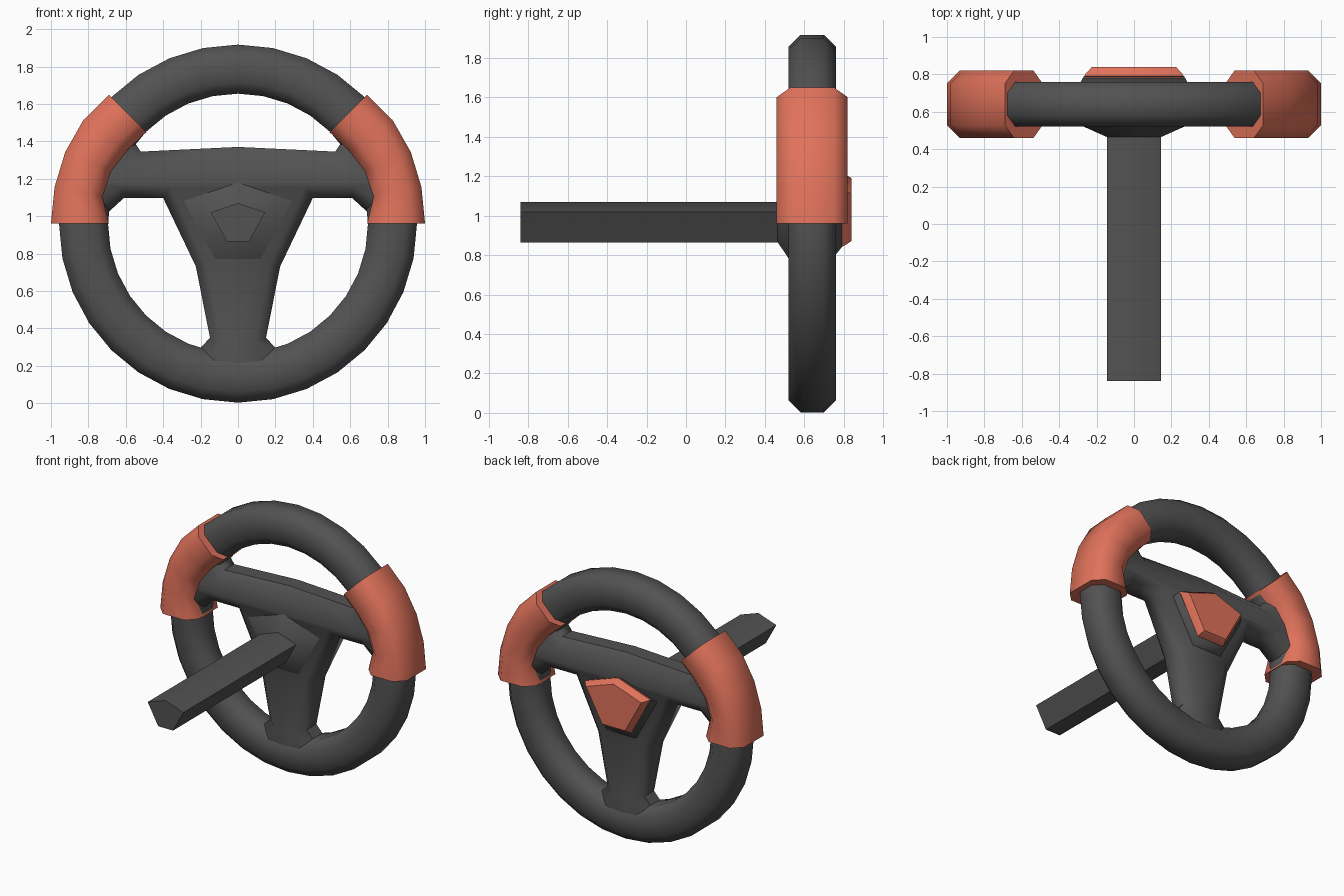
import bpy, bmesh, math

if "Cube" in bpy.data.objects:
    bpy.data.objects.remove(bpy.data.objects["Cube"])

CY, CZ = 0.64, 0.96            # wheel centre
dark = bpy.data.materials.new("dark_grey")
dark.diffuse_color = (0.085, 0.085, 0.085, 1)
dark.use_nodes = True
dark.node_tree.nodes["Principled BSDF"].inputs["Base Color"].default_value = dark.diffuse_color
coral = bpy.data.materials.new("coral")
coral.diffuse_color = (0.75, 0.17, 0.105, 1)
coral.use_nodes = True
coral.node_tree.nodes["Principled BSDF"].inputs["Base Color"].default_value = coral.diffuse_color


def loft(name, rings, mat, loop=False, angle=50):
    """Skin a list of point rings; cap the ends unless looped."""
    bm = bmesh.new()
    vs = [[bm.verts.new(p) for p in r] for r in rings]
    n = len(rings[0])
    for k in range(len(vs) if loop else len(vs) - 1):
        a, b = vs[k], vs[(k + 1) % len(vs)]
        for i in range(n):
            j = (i + 1) % n
            bm.faces.new((a[i], a[j], b[j], b[i]))
    if not loop:
        bm.faces.new(vs[0])
        bm.faces.new(vs[-1])
    bmesh.ops.recalc_face_normals(bm, faces=bm.faces)
    me = bpy.data.meshes.new(name)
    bm.to_mesh(me)
    bm.free()
    me.polygons.foreach_set("use_smooth", [True] * len(me.polygons))
    me.set_sharp_from_angle(angle=math.radians(angle))
    me.materials.append(mat)
    ob = bpy.data.objects.new(name, me)
    bpy.context.collection.objects.link(ob)
    return ob


def tube_ring(ang, r_in, r_out, hy, cut):
    """Eight-sided tube section at an angle round the wheel."""
    f = hy - cut
    sec = [(r_out, -f), (r_out, f), (r_out - cut, hy), (r_in + cut, hy),
           (r_in, f), (r_in, -f), (r_in + cut, -hy), (r_out - cut, -hy)]
    return [(r * math.cos(ang), CY + y, CZ + r * math.sin(ang)) for r, y in sec]


def mirror_ring(half, y):
    """Close a right-hand outline (first and/or last on x = 0) by mirroring."""
    left = [(-x, z) for x, z in reversed(half) if x > 0]
    return [(x, y, z) for x, z in half + left]


def penta(s, cz, y):
    return mirror_ring([(0, cz + 0.10 * s), (0.145 * s, cz + 0.05 * s),
                        (0.06 * s, cz - 0.105 * s)], y)


# Rim
step = math.tau / 32
loft("rim", [tube_ring(i * step, 0.695, 0.957, 0.12, 0.06) for i in range(32)],
     dark, loop=True)

# Hand grips, slightly hollowed on the inner side
inner = [0.69, 0.74, 0.735, 0.71, 0.692]
outer = [1.0, 1.0, 1.0, 0.995, 0.975]
for side, name in ((1, "right_grip"), (-1, "left_grip")):
    rings = [tube_ring(i * step, inner[i], outer[i], 0.18, 0.068) for i in range(5)]
    loft(name, [[(side * x, y, z) for x, y, z in r] for r in rings], coral)

# T-shaped spokes with chamfered edges, ends buried in the rim
edge = [(0, 1.37), (0.52, 1.345), (0.57, 1.42), (0.80, 1.20), (0.80, 1.0),
        (0.70, 1.015), (0.61, 1.097), (0.40, 1.097), (0.225, 0.73),
        (0.15, 0.35), (0.21, 0.285), (0.18, 0.15), (0, 0.12)]
face = [(0, 1.30), (0.53, 1.28), (0.60, 1.34), (0.79, 1.18), (0.79, 1.08),
        (0.72, 1.09), (0.62, 1.155), (0.36, 1.155), (0.17, 0.74),
        (0.09, 0.33), (0.12, 0.24), (0.12, 0.16), (0, 0.14)]
loft("spokes", [mirror_ring(face, CY - 0.11), mirror_ring(edge, CY - 0.055),
                mirror_ring(edge, CY + 0.055), mirror_ring(face, CY + 0.11)], dark)

# Hub flaring to the column in front and to the badge behind
loft("hub", [penta(1.0, 0.97, 0.465), penta(2.0, 0.98, 0.53),
             penta(2.0, 1.0, 0.75), penta(1.85, 1.035, 0.79)], dark)

# Steering column
loft("column", [penta(1.0, 0.97, -0.84), penta(1.0, 0.97, 0.50)], dark)

# Centre badge plate
loft("badge_plate", [penta(1.85, 1.035, 0.78), penta(1.8, 1.035, 0.80),
                     penta(1.55, 1.035, 0.84)], coral)
